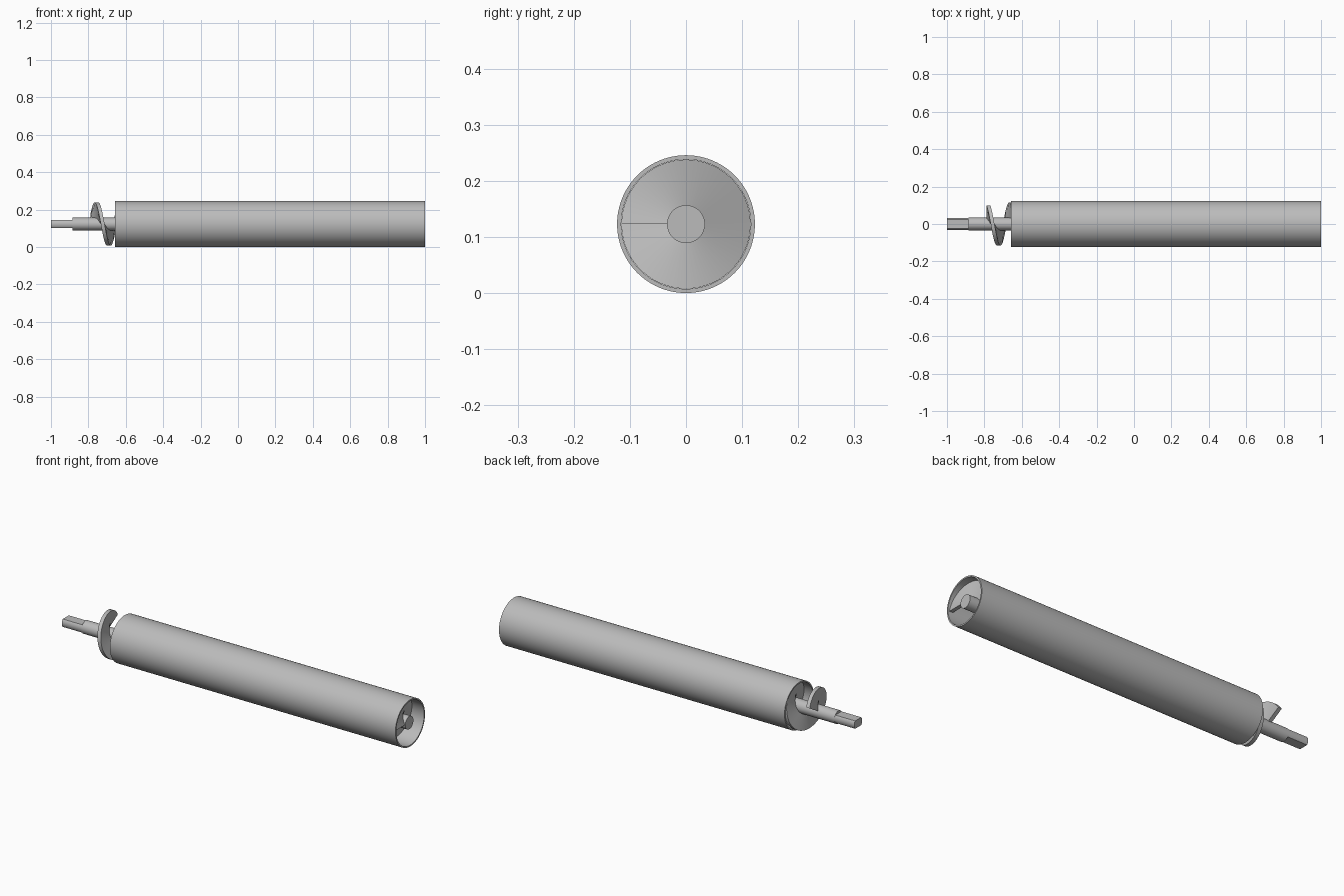
import bpy, bmesh, math

if "Cube" in bpy.data.objects:
    bpy.data.objects.remove(bpy.data.objects["Cube"])

R_TUBE, R_BORE, R_FLIGHT, R_SHAFT = 0.1228, 0.1155, 0.115, 0.0338
AXIS_Z = R_TUBE

steel = bpy.data.materials.new("steel grey")
steel.diffuse_color = (0.5, 0.5, 0.5, 1)
steel.use_nodes = True
steel.node_tree.nodes["Principled BSDF"].inputs["Base Color"].default_value = steel.diffuse_color


def finish(name, bm):
    """Turn a bmesh into a smooth-by-angle object lying on the screw axis."""
    bmesh.ops.recalc_face_normals(bm, faces=bm.faces)
    mesh = bpy.data.meshes.new(name)
    bm.to_mesh(mesh)
    bm.free()
    obj = bpy.data.objects.new(name, mesh)
    bpy.context.collection.objects.link(obj)
    obj.location.z = AXIS_Z
    mesh.materials.append(steel)
    bpy.ops.object.select_all(action='DESELECT')
    obj.select_set(True)
    bpy.context.view_layer.objects.active = obj
    bpy.ops.object.shade_smooth_by_angle(angle=math.radians(35))
    return obj


def skin(bm, rings, closed):
    """Bridge successive rings of points; cap the ends unless closed."""
    rows = [[bm.verts.new(p) for p in ring] for ring in rings]
    n = len(rows[0])
    pairs = list(zip(rows, rows[1:])) + ([(rows[-1], rows[0])] if closed else [])
    for a, b in pairs:
        for i in range(n):
            j = (i + 1) % n
            bm.faces.new((a[i], a[j], b[j], b[i]))
    if not closed:
        bm.faces.new(rows[0])
        bm.faces.new(rows[-1])


def circle(x, r, n, flat=None):
    """Circle around the x axis, optionally cut by flats above and below."""
    if flat is None:
        angles = [2 * math.pi * i / n for i in range(n)]
    else:
        lim, h = math.asin(flat / r), n // 2
        right = [-lim + 2 * lim * i / (h - 1) for i in range(h)]
        angles = right + [a + math.pi for a in right]
    return [(x, r * math.cos(a), r * math.sin(a)) for a in angles]


# Outer tube, open at both ends
bm = bmesh.new()
skin(bm, [circle(x, r, 96) for x, r in
          ((-0.658, R_TUBE), (1.0, R_TUBE), (1.0, R_BORE), (-0.658, R_BORE))], True)
finish("tube", bm)

# Round centre shaft
bm = bmesh.new()
skin(bm, [circle(x, R_SHAFT, 48) for x in (-0.885, 0.995)], False)
finish("shaft", bm)

# Drive end with two flats
bm = bmesh.new()
skin(bm, [circle(x, 0.0325, 24, 0.0205) for x in (-1.0, -0.88)], False)
finish("drive_end", bm)

# Helical flight: a rectangular section swept around the shaft
PITCH, START_X, START_A, TURNS, T = 0.1312, -0.778, math.radians(30), 13 + 150 / 360, 0.02
steps = int(TURNS * 60)
rings = []
for i in range(steps + 1):
    t = TURNS * i / steps
    a = START_A + 2 * math.pi * t
    x = START_X + PITCH * t
    rings.append([(x + dx, r * math.cos(a), r * math.sin(a)) for dx, r in
                  ((-T / 2, 0.03), (-T / 2, R_FLIGHT), (T / 2, R_FLIGHT), (T / 2, 0.03))])
bm = bmesh.new()
skin(bm, rings, False)
finish("screw_flight", bm)
